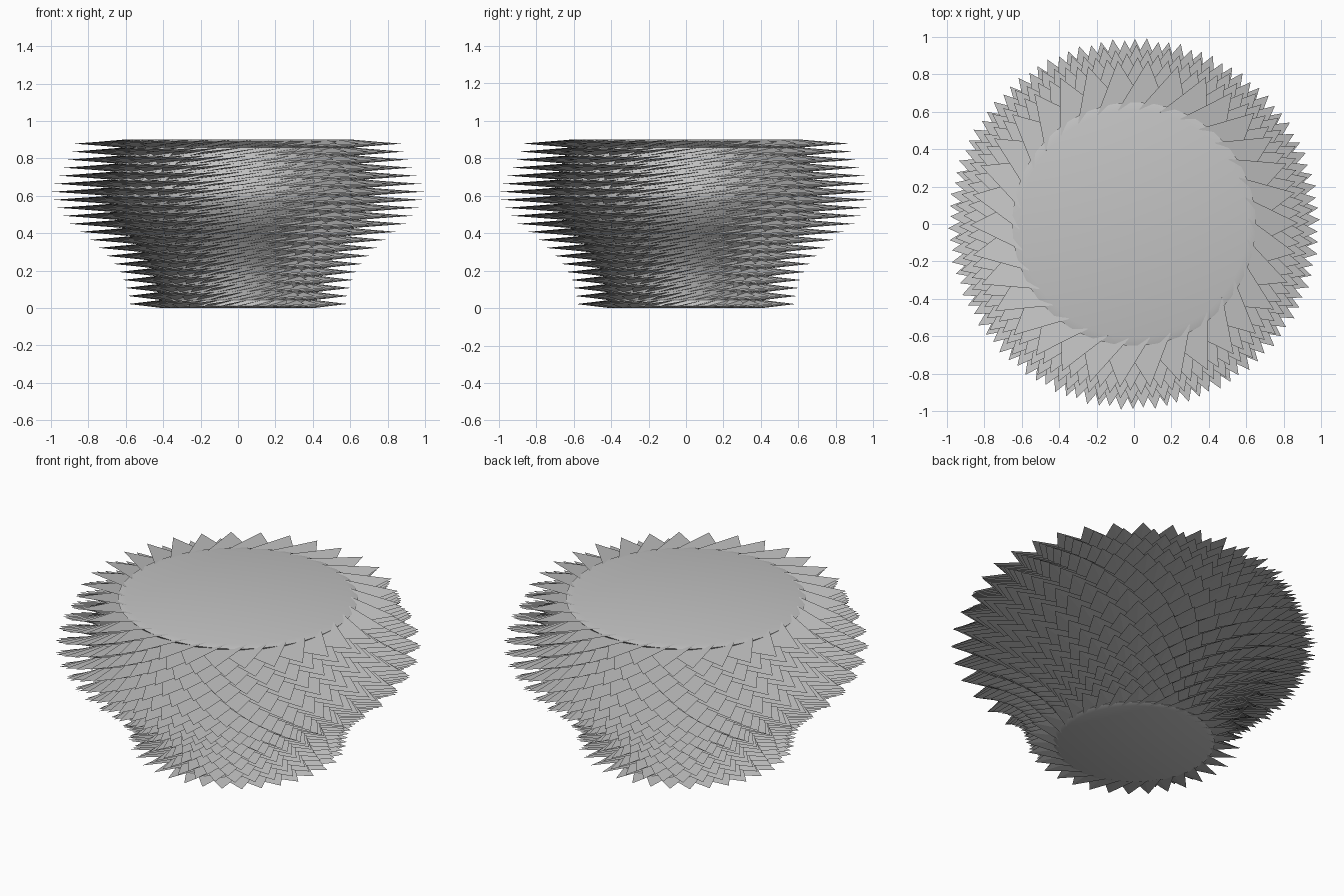
import bpy, bmesh, math
from mathutils import Vector

if "Cube" in bpy.data.objects:
    bpy.data.objects.remove(bpy.data.objects["Cube"])

LAYERS = 21          # tiers of blades
TEETH = 34           # blades in one tier
HEIGHT = 0.9
H = HEIGHT / LAYERS
SHIFT = math.radians(6.9)   # turn between neighbouring tiers

# outer tip radius up the bowl: (z, radius)
PROFILE = [(0.0, 0.585), (0.07, 0.595), (0.15, 0.62), (0.22, 0.655), (0.28, 0.71),
           (0.37, 0.80), (0.45, 0.905), (0.54, 0.97), (0.60, 1.0), (0.66, 0.985),
           (0.75, 0.935), (0.84, 0.89), (0.90, 0.87)]


def tip_radius(z):
    for (z0, r0), (z1, r1) in zip(PROFILE, PROFILE[1:]):
        if z <= z1:
            return r0 + (r1 - r0) * (z - z0) / (z1 - z0)
    return PROFILE[-1][1]


def polar(r, a, z):
    return Vector((r * math.cos(a), r * math.sin(a), z))


grey = bpy.data.materials.new("plain_grey")
grey.diffuse_color = (0.55, 0.55, 0.55, 1.0)
grey.use_nodes = True
grey.node_tree.nodes["Principled BSDF"].inputs["Base Color"].default_value = grey.diffuse_color


def make_object(name, bm):
    bmesh.ops.recalc_face_normals(bm, faces=bm.faces)
    mesh = bpy.data.meshes.new(name)
    bm.to_mesh(mesh)
    bm.free()
    mesh.materials.append(grey)
    obj = bpy.data.objects.new(name, mesh)
    bpy.context.collection.objects.link(obj)
    return obj


# solid bowl body with softly bevelled flat end caps
SIDES = 68
levels = [(0.0, 0.70), (0.010, 0.745), (H, 0.70)]
levels += [(j * H, 0.70) for j in range(2, LAYERS)]
levels += [(HEIGHT - 0.010, 0.745), (HEIGHT, 0.70)]
bm = bmesh.new()
rings = [[bm.verts.new(polar(f * tip_radius(z), math.tau * k / SIDES, z))
          for k in range(SIDES)] for z, f in levels]
for low, high in zip(rings, rings[1:]):
    for k in range(SIDES):
        n = (k + 1) % SIDES
        bm.faces.new((low[k], low[n], high[n], high[k]))
bm.faces.new(rings[0][::-1])
bm.faces.new(rings[-1])
body = make_object("bowl_body", bm)
bpy.context.view_layer.objects.active = body
body.select_set(True)
bpy.ops.object.shade_smooth_by_angle(angle=math.radians(30))

# tiers of pitched, overlapping pointed blades
bm = bmesh.new()
HALF = math.radians(13)
for j in range(LAYERS):
    z = (j + 0.5) * H
    R = tip_radius(z)
    base = 0.70 * R
    for k in range(TEETH):
        a = math.tau * k / TEETH + j * SHIFT
        tip = bm.verts.new(polar(R, a, z))
        low = bm.verts.new(polar(base, a - HALF, z - H / 2))
        high = bm.verts.new(polar(base, a + HALF, z + H / 2))
        inner = bm.verts.new(polar(base * 0.97, a, z - 0.005))
        bm.faces.new((tip, high, low))
        bm.faces.new((tip, inner, high))
        bm.faces.new((tip, low, inner))
        bm.faces.new((low, high, inner))
make_object("pointed_blades", bm)
